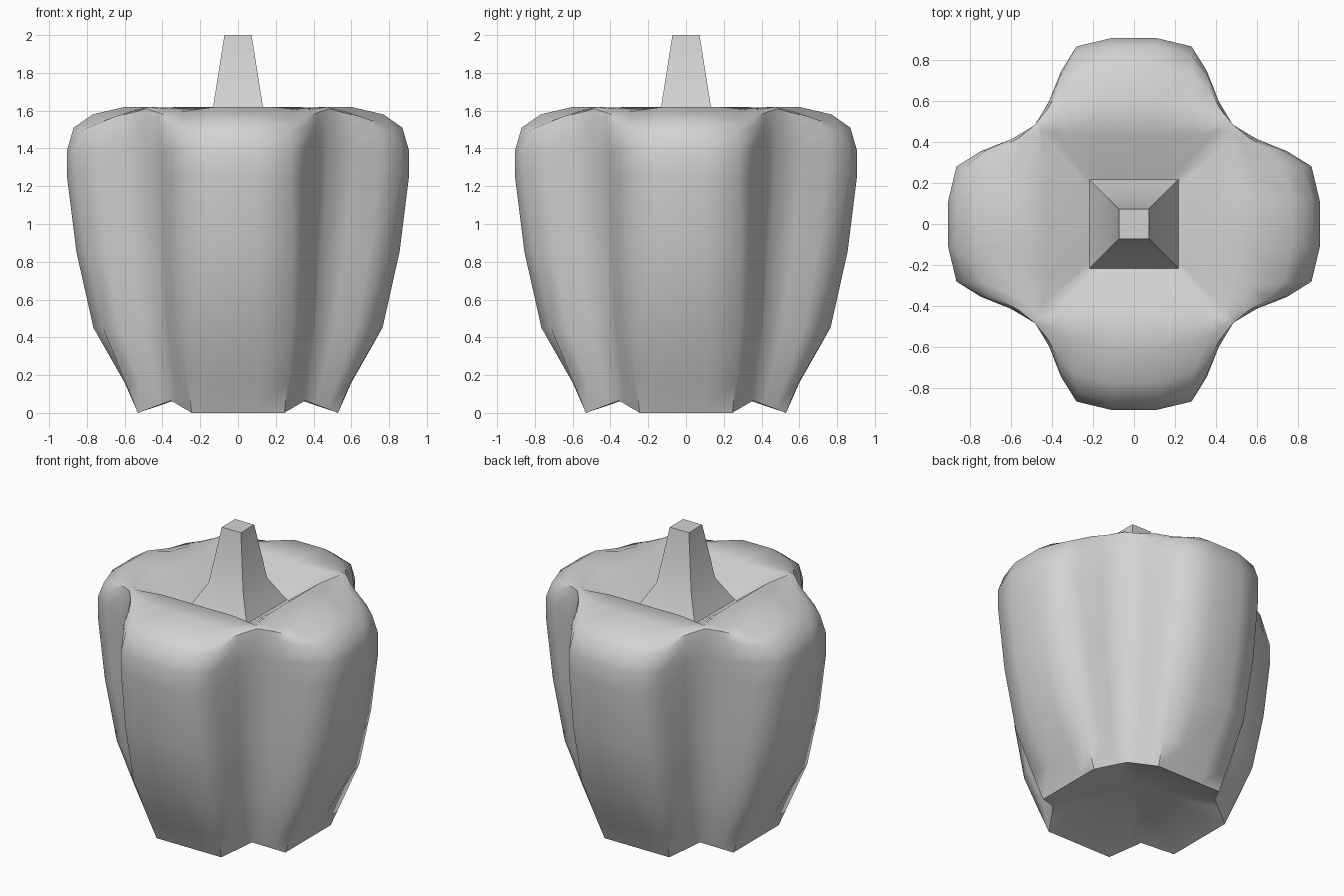
import bpy, bmesh, math
from mathutils import Vector, Matrix

cube = bpy.data.objects.get("Cube")
if cube:
    bpy.data.objects.remove(cube)

grey = bpy.data.materials.new("light_grey")
grey.use_nodes = True
colour = (0.65, 0.65, 0.65, 1)
grey.diffuse_color = colour
grey.node_tree.nodes["Principled BSDF"].inputs["Base Color"].default_value = colour


def loft(name, rings, bottom, top, angle):
    """Skin a stack of equal rings and close each end with a fan."""
    bm = bmesh.new()
    rows = [[bm.verts.new(p) for p in ring] for ring in rings]
    n = len(rows[0])
    for low, high in zip(rows, rows[1:]):
        for i in range(n):
            j = (i + 1) % n
            bm.faces.new((low[i], low[j], high[j], high[i]))
    for row, tip in ((rows[0], bottom), (rows[-1], top)):
        centre = bm.verts.new((0, 0, tip))
        for i in range(n):
            bm.faces.new((row[i], row[(i + 1) % n], centre))
    bmesh.ops.recalc_face_normals(bm, faces=bm.faces[:])
    mesh = bpy.data.meshes.new(name)
    bm.to_mesh(mesh)
    bm.free()
    obj = bpy.data.objects.new(name, mesh)
    bpy.context.collection.objects.link(obj)
    mesh.materials.append(grey)
    bpy.ops.object.select_all(action="DESELECT")
    obj.select_set(True)
    bpy.context.view_layer.objects.active = obj
    bpy.ops.object.shade_smooth_by_angle(angle=math.radians(angle))
    return obj


def four_lobes(z, reach, half, drop, crown, valley, valley_z):
    """Cross-section with four lobes and a groove on each diagonal."""
    shoulder = Vector((half, drop - reach, z - crown))
    groove = Vector((valley, -valley, valley_z))
    bulge = Vector((1, -1, 0)) * drop * 0.25
    flank = [shoulder.lerp(groove, 0.33) + bulge, shoulder.lerp(groove, 0.67)]
    face = [Vector((half * 0.4, -reach, z)), shoulder] + flank
    lobe = [Vector((-p.x, p.y, p.z)) for p in reversed(face)] + face + [groove]
    return [Matrix.Rotation(k * math.pi / 2, 3, "Z") @ p
            for k in range(4) for p in lobe]


# Body: lobe height, reach, half width, shoulder drop, crown,
# groove offset, groove height
sections = [
    (0.00, 0.53, 0.245, 0.00, 0, 0.355, 0.065),
    (0.16, 0.60, 0.265, 0.005, 0, 0.375, 0.18),
    (0.45, 0.765, 0.29, 0.05, 0, 0.412, 0.45),
    (0.85, 0.855, 0.29, 0.05, 0, 0.44, 0.85),
    (1.25, 0.905, 0.28, 0.04, 0, 0.465, 1.25),
    (1.39, 0.905, 0.28, 0.04, 0, 0.475, 1.40),
    (1.51, 0.87, 0.28, 0.05, 0.01, 0.482, 1.55),
    (1.58, 0.77, 0.29, 0.05, 0.035, 0.483, 1.61),
    (1.62, 0.60, 0.30, 0.03, 0.025, 0.475, 1.62),
    (1.62, 0.43, 0.27, 0.00, 0, 0.455, 1.615),
    (1.47, 0.23, 0.12, 0.00, 0, 0.23, 1.47),
]
loft("pepper_body", [four_lobes(*s) for s in sections], 0.18, 1.46, 50)

# Stem: square, flared at the foot
stem = [[(-h, -h, z), (h, -h, z), (h, h, z), (-h, h, z)]
        for h, z in ((0.22, 1.465), (0.13, 1.63), (0.072, 2.0))]
loft("stem", stem, 1.465, 2.0, 40)
